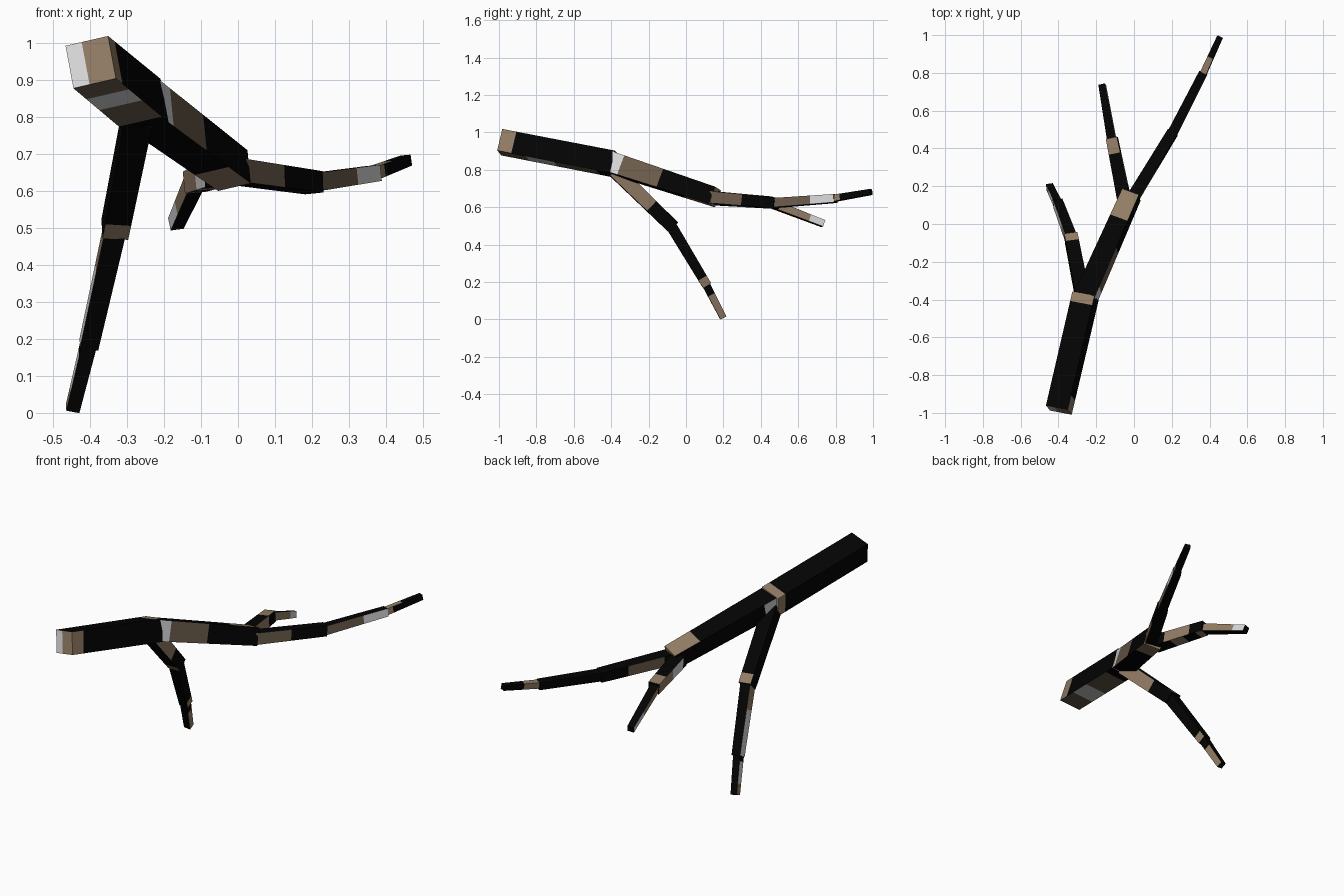
import bpy, bmesh, math
from mathutils import Vector, Matrix

if "Cube" in bpy.data.objects:
    bpy.data.objects.remove(bpy.data.objects["Cube"])


def material(name, rgb):
    m = bpy.data.materials.new(name)
    m.diffuse_color = (*rgb, 1)
    m.use_nodes = True
    m.node_tree.nodes["Principled BSDF"].inputs["Base Color"].default_value = m.diffuse_color
    return m


MATS = [material("black_bark", (0.001, 0.001, 0.001)),
        material("tan_wood", (0.29, 0.205, 0.13)),
        material("pale_bark", (0.70, 0.70, 0.70)),
        material("brown_bark", (0.15, 0.11, 0.072))]
INDEX = {"K": 0, "T": 1, "W": 2, "D": 3}
RINGS = 48


def limb(name, a, b, w0, w1, roll, top, right, bottom, left, caps="KK", split=False):
    """Tapered square stick; each side has a string of colour bands from a to b."""
    a, b = Vector(a), Vector(b)
    d = (b - a).normalized()
    side = d.cross(Vector((0, 0, 1))).normalized()
    up = side.cross(d)
    turn = Matrix.Rotation(math.radians(roll), 3, d)
    side, up = turn @ side, turn @ up
    bands = (top, right, bottom, left)
    bm = bmesh.new()
    rings = []
    for i in range(RINGS + 1):
        t = i / RINGS
        h = (w0 + (w1 - w0) * t) / 2
        c = a.lerp(b, t)
        rings.append([bm.verts.new(c + side * sx * h + up * sz * h)
                      for sx, sz in ((-1, 1), (1, 1), (1, -1), (-1, -1))])
    for i in range(RINGS):
        for k, band in enumerate(bands):
            j = (k + 1) % 4
            f = bm.faces.new((rings[i][k], rings[i][j], rings[i + 1][j], rings[i + 1][k]))
            f.material_index = INDEX[band[i * len(band) // RINGS]]
    start, end = bm.faces.new(rings[0]), bm.faces.new(rings[-1])
    start.material_index, end.material_index = INDEX[caps[0]], INDEX[caps[1]]
    if split:  # two-tone cut end
        cut = a - side * w0 * 0.12
        bmesh.ops.bisect_plane(bm, geom=[start] + list(start.edges) + list(start.verts),
                               plane_co=cut, plane_no=side)
        for f in bm.faces:
            m = f.calc_center_median()
            if abs((m - a).dot(d)) < 1e-4:
                f.material_index = INDEX["W" if (m - cut).dot(side) < 0 else "T"]
    bmesh.ops.recalc_face_normals(bm, faces=bm.faces)
    me = bpy.data.meshes.new(name)
    bm.to_mesh(me)
    bm.free()
    for m in MATS:
        me.materials.append(m)
    bpy.context.collection.objects.link(bpy.data.objects.new(name, me))


K = "K"

# main stem, thick end to tip
limb("stem_base", (-0.398, -0.985, 0.948), (-0.257, -0.382, 0.831), 0.12, 0.122, -13,
     "KKKKKKKKKKKT", "TKKKKKKK", "DDWWDDDK", "KKKKKKKKKKKT", "TW", split=True)
limb("stem_middle", (-0.26, -0.40, 0.837), (-0.014, 0.155, 0.655), 0.112, 0.096, -13,
     "KKKKKKTT", "WDDDKKKK", "KKKKKKTT", "WKKKKKKK", "KT")
limb("stem_upper", (-0.005, 0.14, 0.652), (0.205, 0.485, 0.622), 0.064, 0.058, -5,
     K, "DDDDKKKK", K, "KDDDDKKK")
limb("stem_outer", (0.195, 0.465, 0.622), (0.367, 0.80, 0.647), 0.05, 0.044, -5,
     K, "DDDDDWWW", K, K)
limb("stem_tip", (0.357, 0.775, 0.645), (0.455, 0.99, 0.682), 0.036, 0.03, -5,
     "TTTTKKKK", "TTKKKKKK", K, "TTTTKKKK", "KK")

# drooping lower branch
limb("low_branch_base", (-0.272, -0.385, 0.80), (-0.333, -0.07, 0.495), 0.076, 0.07, 5,
     "KKKKKKKT", "TTTTTKKK", "KKKKKKKT", K)
limb("low_branch_middle", (-0.33, -0.085, 0.51), (-0.403, 0.11, 0.185), 0.058, 0.05, 16,
     K, "KKKKKKKT", K, "TTTWWWWW")
limb("low_branch_tip", (-0.398, 0.095, 0.21), (-0.447, 0.198, 0.011), 0.042, 0.036, 20,
     K, "KKKTTTTT", K, "KKWWWWTT")

# small side branch
limb("side_branch_base", (-0.05, 0.12, 0.65), (-0.117, 0.455, 0.625), 0.07, 0.06, -5,
     "KKKKKKTT", "KKTTTTKK", "KKKTTKKT", "KWWWTTTT")
limb("side_branch_tip", (-0.115, 0.43, 0.63), (-0.168, 0.735, 0.512), 0.045, 0.036, -8,
     K, "TTTTTTWW", K, "TTTTTWWW")
